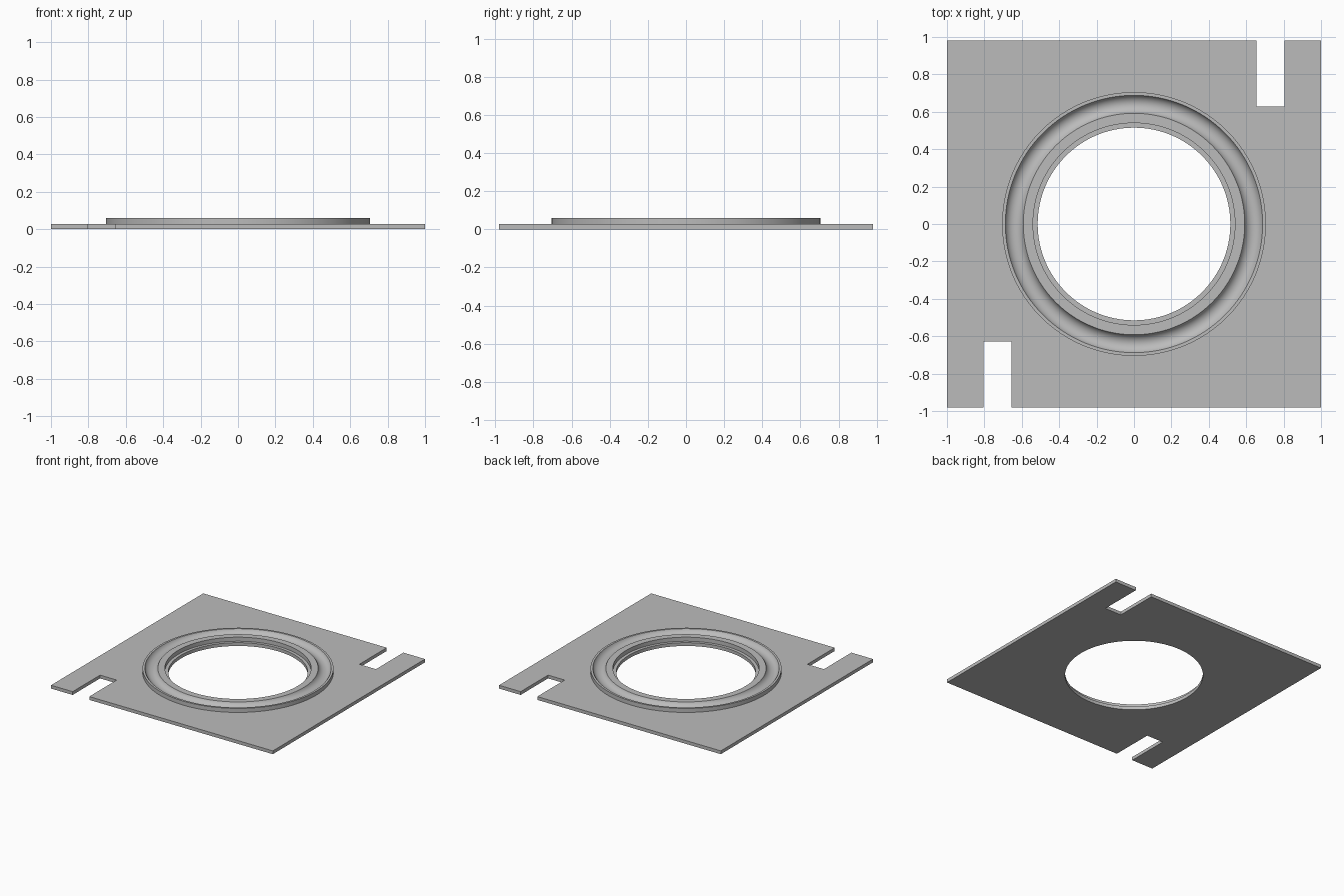
import bpy, bmesh, math
from mathutils import Matrix

cube = bpy.data.objects.get("Cube")
if cube:
    bpy.data.objects.remove(cube, do_unlink=True)

PLATE_TOP, RING_TOP = 0.027, 0.06
SEGMENTS = 128

steel = bpy.data.materials.new("grey_steel")
steel.use_nodes = True
steel.diffuse_color = (0.5, 0.5, 0.5, 1)
steel.node_tree.nodes["Principled BSDF"].inputs["Base Color"].default_value = (0.5, 0.5, 0.5, 1)


def finish(bm, name):
    """Turn a bmesh into a smooth-shaded object with sharp corners."""
    bmesh.ops.recalc_face_normals(bm, faces=bm.faces)
    mesh = bpy.data.meshes.new(name)
    bm.to_mesh(mesh)
    bm.free()
    obj = bpy.data.objects.new(name, mesh)
    bpy.context.collection.objects.link(obj)
    mesh.materials.append(steel)
    bpy.ops.object.select_all(action='DESELECT')
    obj.select_set(True)
    bpy.context.view_layer.objects.active = obj
    bpy.ops.object.shade_smooth_by_angle(angle=math.radians(30))
    return obj


def add_loop(bm, points):
    """Closed loop of edges through (x, y, z) points."""
    verts = [bm.verts.new(p) for p in points]
    return [bm.edges.new((a, b)) for a, b in zip(verts, verts[1:] + verts[:1])]


# Base plate: half outline with one slot, turned half round for the other
half = [(-1, -0.98), (-0.805, -0.98), (-0.805, -0.627), (-0.655, -0.627),
        (-0.655, -0.98), (1, -0.98)]
outline = [(x, y, 0) for x, y in half]
outline += [(-x, -y, 0) for x, y in half]
# The corners of the two halves already meet, so drop the repeats
outline = [p for i, p in enumerate(outline) if p not in outline[:i]]
hole = [(0.515 * math.cos(math.tau * i / SEGMENTS),
         0.515 * math.sin(math.tau * i / SEGMENTS), 0) for i in range(SEGMENTS)]

bm = bmesh.new()
edges = add_loop(bm, outline) + add_loop(bm, hole)
bmesh.ops.triangle_fill(bm, edges=edges, use_beauty=True)
extruded = bmesh.ops.extrude_face_region(bm, geom=bm.faces[:])
top = [v for v in extruded["geom"] if isinstance(v, bmesh.types.BMVert)]
bmesh.ops.translate(bm, verts=top, vec=(0, 0, PLATE_TOP))
finish(bm, "base_plate")

# Raised bearing ring: section with a round ball groove, spun about z
GROOVE_IN, GROOVE_OUT, DEPTH = 0.592, 0.688, 0.032
chord = (GROOVE_OUT - GROOVE_IN) / 2
radius = (chord ** 2 + DEPTH ** 2) / (2 * DEPTH)
sweep = math.asin(chord / radius)
middle = (GROOVE_IN + GROOVE_OUT) / 2
floor = RING_TOP - DEPTH
profile = [(0.54, PLATE_TOP - 0.005), (0.54, RING_TOP)]
for i in range(17):
    a = sweep * (i / 8 - 1)
    profile.append((middle + radius * math.sin(a), floor + radius * (1 - math.cos(a))))
profile += [(0.705, RING_TOP), (0.705, PLATE_TOP - 0.005)]

bm = bmesh.new()
section = add_loop(bm, [(r, 0, z) for r, z in profile])
bmesh.ops.spin(bm, geom=section + bm.verts[:], cent=(0, 0, 0), axis=(0, 0, 1),
               angle=math.tau, steps=SEGMENTS, use_merge=True)
bmesh.ops.remove_doubles(bm, verts=bm.verts, dist=0.0001)
finish(bm, "bearing_ring")
